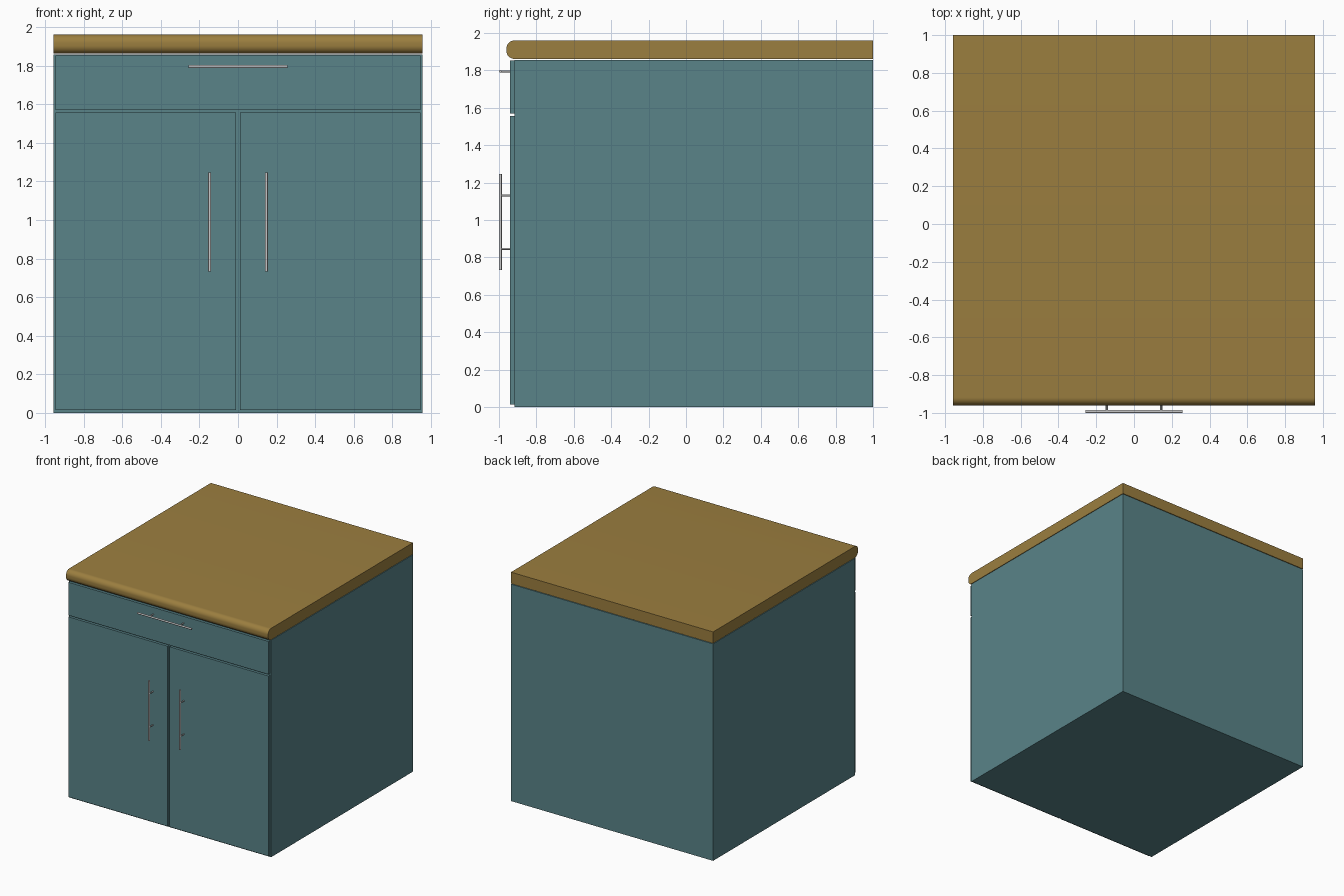
import bpy, bmesh, math
from mathutils import Matrix

if "Cube" in bpy.data.objects:
    bpy.data.objects.remove(bpy.data.objects["Cube"])


def material(name, rgb):
    m = bpy.data.materials.new(name)
    m.diffuse_color = (*rgb, 1)
    m.use_nodes = True
    m.node_tree.nodes["Principled BSDF"].inputs["Base Color"].default_value = m.diffuse_color
    return m


TEAL = material("teal_paint", (0.10, 0.23, 0.25))
WOOD = material("wood", (0.33, 0.21, 0.05))


def finish(name, bm, mat=None, smooth=False):
    bmesh.ops.recalc_face_normals(bm, faces=bm.faces)
    mesh = bpy.data.meshes.new(name)
    bm.to_mesh(mesh)
    bm.free()
    obj = bpy.data.objects.new(name, mesh)
    bpy.context.collection.objects.link(obj)
    if mat:
        mesh.materials.append(mat)
    if smooth:
        bpy.ops.object.select_all(action='DESELECT')
        obj.select_set(True)
        bpy.context.view_layer.objects.active = obj
        bpy.ops.object.shade_smooth_by_angle(angle=math.radians(35))
    return obj


def box(name, lo, hi, mat):
    bm = bmesh.new()
    bmesh.ops.create_cube(bm, size=1)
    for v in bm.verts:
        v.co = [(a + b) / 2 + c * (b - a) for a, b, c in zip(lo, hi, v.co)]
    return finish(name, bm, mat)


def handle(name, x, z, vertical):
    # Bar along local z with two posts reaching back to the front panel
    bm = bmesh.new()
    bar_y, radius = -0.9925, 0.0075

    def rod(r, length, matrix):
        bmesh.ops.create_cone(bm, cap_ends=True, segments=16, radius1=r, radius2=r,
                              depth=length, matrix=matrix)

    rod(radius, 0.514, Matrix.Translation((0, bar_y, 0)))
    back = -0.938
    for s in (-1, 1):
        rod(0.005, back - bar_y, Matrix.Translation((0, (back + bar_y) / 2, s * 0.143))
            @ Matrix.Rotation(math.pi / 2, 4, 'X'))
    if not vertical:
        bmesh.ops.rotate(bm, verts=bm.verts, cent=(0, 0, 0),
                         matrix=Matrix.Rotation(math.pi / 2, 3, 'Y'))
    bmesh.ops.translate(bm, verts=bm.verts, vec=(x, 0, z))
    return finish(name, bm, smooth=True)


W = 0.957

# Cabinet carcass, a sliver below the worktop
box("cabinet_body", (-W, -0.918, 0), (W, 1.0, 1.857), TEAL)

# Drawer front and pair of doors
F0, F1 = -0.941, -0.918
box("drawer_front", (-0.947, F0, 1.571), (0.947, F1, 1.853), TEAL)
box("left_door", (-0.947, F0, 0.015), (-0.01, F1, 1.557), TEAL)
box("right_door", (0.01, F0, 0.015), (0.947, F1, 1.557), TEAL)

# Bar handles
handle("drawer_handle", 0, 1.795, False)
handle("left_door_handle", -0.147, 0.989, True)
handle("right_door_handle", 0.147, 0.989, True)

# Worktop: side profile with a rounded front edge, extruded along x
y0, y1, z0, z1, r, n = -0.96, 1.0, 1.862, 1.96, 0.042, 10
profile = [(y1, z0), (y1, z1)]
for cz, start in ((z1 - r, 90), (z0 + r, 180)):
    for i in range(n + 1):
        a = math.radians(start + 90 * i / n)
        profile.append((y0 + r + r * math.cos(a), cz + r * math.sin(a)))
bm = bmesh.new()
face = bm.faces.new([bm.verts.new((-W, y, z)) for y, z in profile])
ext = bmesh.ops.extrude_face_region(bm, geom=[face])
bmesh.ops.translate(bm, vec=(2 * W, 0, 0),
                    verts=[g for g in ext["geom"] if isinstance(g, bmesh.types.BMVert)])
finish("worktop", bm, WOOD, smooth=True)
